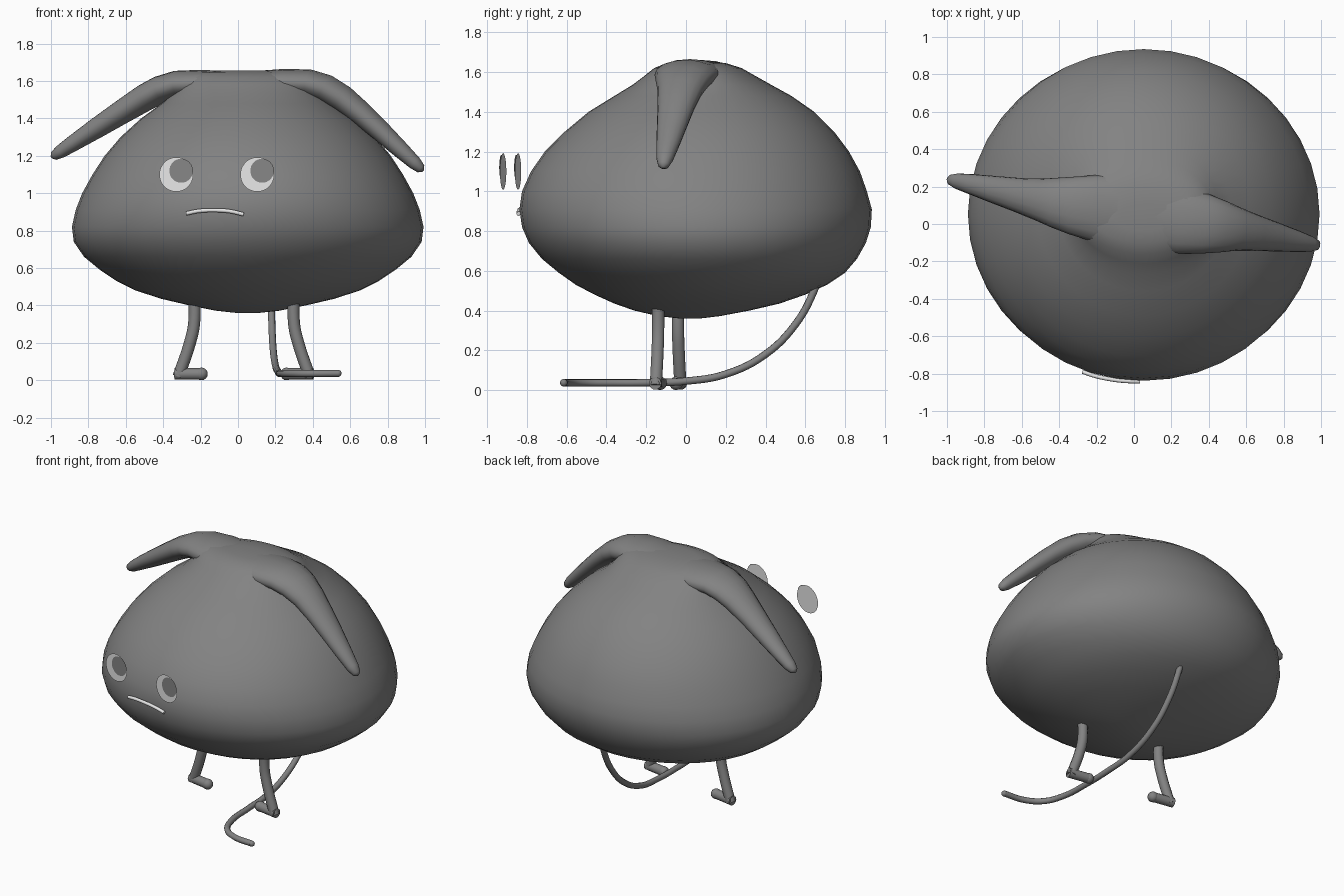
import bpy, bmesh, math
from mathutils import Vector

if "Cube" in bpy.data.objects:
    bpy.data.objects.remove(bpy.data.objects["Cube"])


def material(name, v):
    m = bpy.data.materials.new(name)
    m.diffuse_color = (v, v, v, 1)
    m.use_nodes = True
    m.node_tree.nodes["Principled BSDF"].inputs["Base Color"].default_value = m.diffuse_color
    return m


GREY = material("body grey", 0.225)
PUPIL = material("pupil grey", 0.235)
WHITE = material("off white", 0.8)
TURN = math.radians(10)  # the face and legs are turned slightly to one side


def finish(ob, mat, angle=60):
    ob.data.materials.clear()
    ob.data.materials.append(mat)
    bpy.ops.object.select_all(action='DESELECT')
    ob.select_set(True)
    bpy.context.view_layer.objects.active = ob
    bpy.ops.object.shade_smooth_by_angle(angle=math.radians(angle))
    return ob


def loft(name, rings, mat):
    """Skin a list of equally sized point rings and close both ends."""
    bm = bmesh.new()
    loops = [[bm.verts.new(p) for p in ring] for ring in rings]
    n = len(loops[0])
    for a, b in zip(loops, loops[1:]):
        for i in range(n):
            j = (i + 1) % n
            bm.faces.new((a[i], a[j], b[j], b[i]))
    bm.faces.new(loops[0])
    bm.faces.new(loops[-1])
    bmesh.ops.recalc_face_normals(bm, faces=bm.faces[:])
    me = bpy.data.meshes.new(name)
    bm.to_mesh(me)
    bm.free()
    ob = bpy.data.objects.new(name, me)
    bpy.context.collection.objects.link(ob)
    return finish(ob, mat)


def ellipse(center, u, v, n):
    return [center + u * math.cos(t) + v * math.sin(t)
            for t in (2 * math.pi * i / n for i in range(n))]


def tube(name, pts, radius, mat, smooth=True):
    cu = bpy.data.curves.new(name, 'CURVE')
    cu.dimensions = '3D'
    cu.bevel_depth = radius
    cu.bevel_resolution = 3
    cu.use_fill_caps = True
    cu.resolution_u = 6
    sp = cu.splines.new('BEZIER' if smooth else 'POLY')
    if smooth:
        sp.bezier_points.add(len(pts) - 1)
        for bp, p in zip(sp.bezier_points, pts):
            bp.co = p
            bp.handle_left_type = bp.handle_right_type = 'AUTO'
    else:
        sp.points.add(len(pts) - 1)
        for sp_pt, p in zip(sp.points, pts):
            sp_pt.co = (*p, 1)
    ob = bpy.data.objects.new(name, cu)
    bpy.context.collection.objects.link(ob)
    bpy.ops.object.select_all(action='DESELECT')
    ob.select_set(True)
    bpy.context.view_layer.objects.active = ob
    bpy.ops.object.convert(target='MESH')
    return finish(bpy.context.view_layer.objects.active, mat)


def ball(name, loc, r, mat):
    bpy.ops.mesh.primitive_uv_sphere_add(segments=14, ring_count=8, radius=r, location=loc)
    ob = bpy.context.object
    ob.name = name
    return finish(ob, mat)


# Body: height, half width in x, front y, back y
profile = [
    (0.36, 0.06, -0.03, 0.07), (0.372, 0.17, -0.14, 0.17), (0.40, 0.31, -0.26, 0.32),
    (0.435, 0.46, -0.36, 0.47), (0.48, 0.60, -0.46, 0.60), (0.53, 0.70, -0.555, 0.71),
    (0.59, 0.79, -0.64, 0.80), (0.66, 0.875, -0.725, 0.86), (0.74, 0.93, -0.79, 0.905),
    (0.82, 0.94, -0.825, 0.93), (0.91, 0.92, -0.838, 0.935), (1.0, 0.885, -0.825, 0.91),
    (1.1, 0.83, -0.78, 0.875), (1.2, 0.765, -0.71, 0.82), (1.3, 0.68, -0.61, 0.745),
    (1.4, 0.57, -0.49, 0.645), (1.48, 0.46, -0.36, 0.53), (1.535, 0.40, -0.27, 0.43),
    (1.58, 0.37, -0.21, 0.35), (1.62, 0.34, -0.16, 0.28), (1.645, 0.28, -0.10, 0.20),
    (1.655, 0.15, -0.04, 0.11)]
body_rings = [ellipse(Vector((0.052, (f + b) / 2, z)), Vector((w, 0, 0)),
                      Vector((0, (b - f) / 2, 0)), 40) for z, w, f, b in profile]
loft("body", body_rings, GREY)


# Floppy ears: x, y, z, half thickness, half depth
def ear(name, path):
    pts = [Vector(p[:3]) for p in path]
    rings = []
    for i, (p, q) in enumerate(zip(pts, path)):
        d = (pts[min(i + 1, len(pts) - 1)] - pts[max(i - 1, 0)]).normalized()
        side = d.cross(Vector((0, 0, 1))).normalized()
        up = side.cross(d).normalized()
        rings.append(ellipse(p, side * q[4], up * q[3], 16))
    loft(name, rings, GREY)


ear("left_ear", [
    (0.0, 0.06, 1.575, 0.075, 0.19), (-0.2, 0.085, 1.585, 0.075, 0.18),
    (-0.33, 0.10, 1.58, 0.075, 0.155), (-0.42, 0.115, 1.552, 0.075, 0.135),
    (-0.5, 0.13, 1.51, 0.073, 0.115), (-0.62, 0.155, 1.435, 0.065, 0.092),
    (-0.75, 0.185, 1.352, 0.056, 0.073), (-0.88, 0.215, 1.268, 0.044, 0.053),
    (-0.95, 0.23, 1.222, 0.036, 0.041), (-0.985, 0.237, 1.20, 0.025, 0.027),
    (-0.997, 0.239, 1.192, 0.008, 0.008)])
ear("right_ear", [
    (0.05, 0.05, 1.575, 0.075, 0.19), (0.25, 0.02, 1.59, 0.075, 0.18),
    (0.38, 0.0, 1.585, 0.077, 0.16), (0.47, -0.015, 1.558, 0.077, 0.14),
    (0.56, -0.03, 1.505, 0.073, 0.115), (0.66, -0.05, 1.425, 0.064, 0.095),
    (0.76, -0.07, 1.335, 0.056, 0.078), (0.87, -0.092, 1.232, 0.046, 0.058),
    (0.945, -0.107, 1.162, 0.037, 0.042), (0.978, -0.113, 1.131, 0.026, 0.028),
    (0.99, -0.115, 1.12, 0.008, 0.008)])

# Legs with short feet turned inward
for side, hip_x, y, s in (("left", -0.235, -0.04, 1), ("right", 0.30, -0.14, -1)):
    heel = Vector((hip_x - s * 0.083, y + s * 0.012, 0.034))
    toe = heel + s * 0.125 * Vector((math.cos(TURN), -math.sin(TURN), 0))
    tube(side + "_leg", [(hip_x, y, 0.48), (hip_x, y, 0.3),
                         (hip_x - s * 0.022, y + s * 0.003, 0.2),
                         (heel.x, heel.y, 0.02)], 0.032, GREY)
    tube(side + "_foot", [heel - (toe - heel) * 0.15, toe], 0.032, GREY, smooth=False)
    ball(side + "_toe", toe, 0.034, GREY)

# Tail sweeping under the body and curling at the front
tube("tail", [(0.17, 0.67, 0.58), (0.175, 0.64, 0.49), (0.18, 0.55, 0.33),
              (0.187, 0.40, 0.18), (0.2, 0.2, 0.08), (0.215, 0.0, 0.045),
              (0.22, -0.2, 0.037), (0.235, -0.40, 0.036), (0.29, -0.53, 0.036),
              (0.39, -0.595, 0.036), (0.535, -0.615, 0.037)], 0.019, GREY)
ball("tail_tip", (0.535, -0.615, 0.037), 0.019, GREY)


# Flat floating eyes
def disc(name, loc, r, mat):
    bpy.ops.mesh.primitive_circle_add(vertices=32, radius=r, fill_type='NGON', location=loc,
                                      rotation=(math.pi / 2, 0, -TURN))
    ob = bpy.context.object
    ob.name = name
    ob.data.materials.append(mat)


for side, x, y in (("left", -0.33, -0.845), ("right", 0.103, -0.92)):
    disc(side + "_eye", (x, y, 1.1), 0.092, WHITE)
    dx = 0.026
    disc(side + "_pupil", (x + dx, y - dx * math.tan(TURN) - 0.004, 1.12), 0.064, PUPIL)

# Frowning mouth
tube("mouth", [(-0.275, -0.79, 0.892), (-0.21, -0.812, 0.905), (-0.12, -0.831, 0.909),
               (-0.04, -0.84, 0.903), (0.03, -0.842, 0.887)], 0.011, WHITE)
